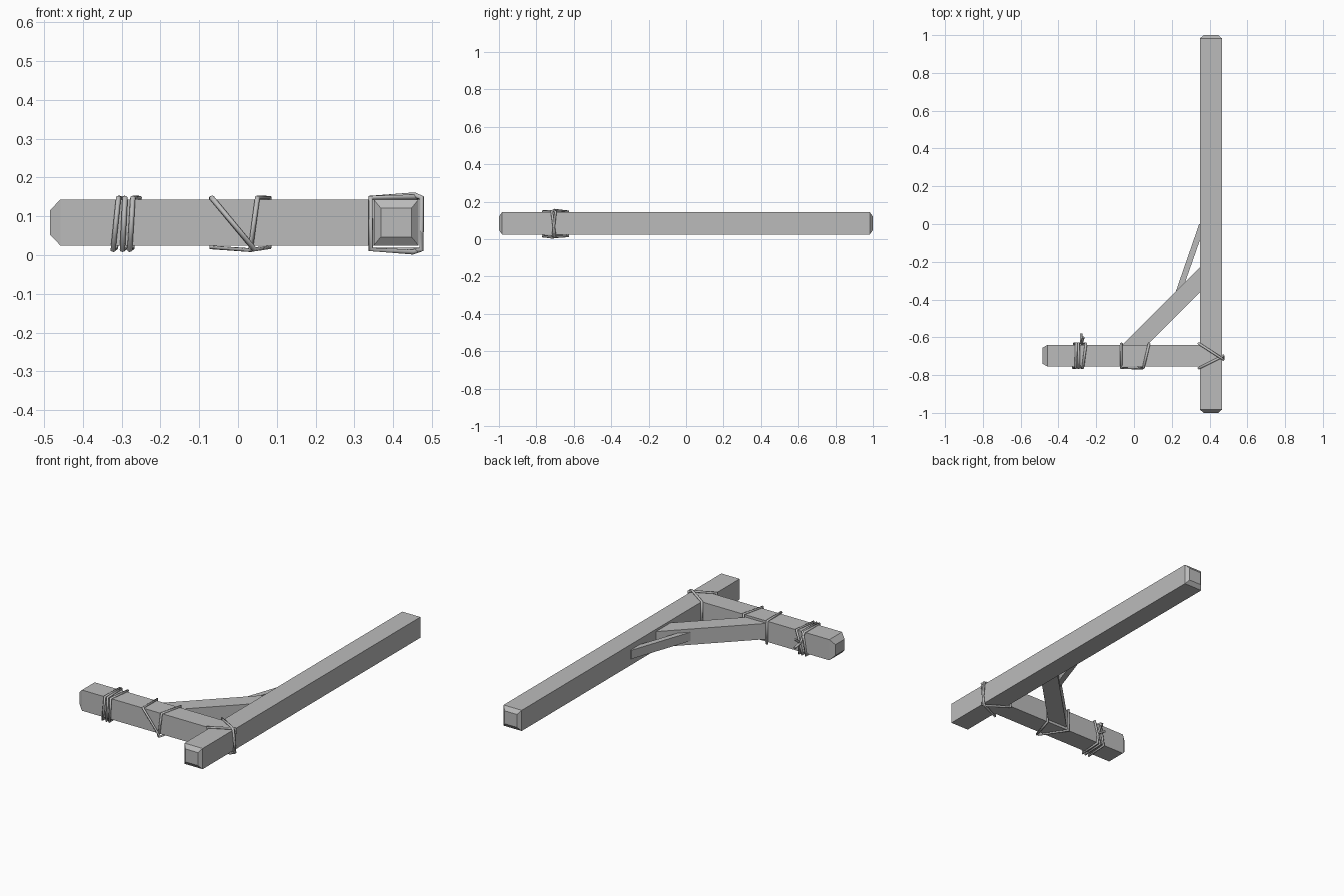
import bpy, bmesh

if "Cube" in bpy.data.objects:
    bpy.data.objects.remove(bpy.data.objects["Cube"])

grey = bpy.data.materials.new("plain grey")
grey.diffuse_color = (0.5, 0.5, 0.5, 1)
grey.use_nodes = True
grey.node_tree.nodes["Principled BSDF"].inputs["Base Color"].default_value = grey.diffuse_color


def loft(name, rings):
    """Skin a list of equal-length point rings and cap both ends."""
    bm = bmesh.new()
    loops = [[bm.verts.new(p) for p in r] for r in rings]
    n = len(loops[0])
    for a, b in zip(loops, loops[1:]):
        for i in range(n):
            j = (i + 1) % n
            bm.faces.new((a[i], a[j], b[j], b[i]))
    bm.faces.new(loops[0])
    bm.faces.new(loops[-1])
    bmesh.ops.recalc_face_normals(bm, faces=bm.faces)
    me = bpy.data.meshes.new(name)
    bm.to_mesh(me)
    bm.free()
    me.materials.append(grey)
    ob = bpy.data.objects.new(name, me)
    bpy.context.collection.objects.link(ob)
    return ob


def rect(lo, hi, a, b):
    """Rectangle with sideways inset a and vertical inset b."""
    return [(lo + a, Z0 + b), (hi - a, Z0 + b), (hi - a, Z1 - b), (lo + a, Z1 - b)]


def slab(name, outline, z0, z1):
    return loft(name, [[(x, y, z) for x, y in outline] for z in (z0, z1)])


def rope(name, points, closed):
    cu = bpy.data.curves.new(name, 'CURVE')
    cu.dimensions = '3D'
    cu.bevel_depth = 0.0068
    cu.bevel_resolution = 2
    cu.use_fill_caps = True
    sp = cu.splines.new('POLY')
    sp.points.add(len(points) - 1)
    for p, co in zip(sp.points, points):
        p.co = (*co, 1)
    sp.use_cyclic_u = closed
    sp.use_smooth = True
    cu.materials.append(grey)
    ob = bpy.data.objects.new(name, cu)
    bpy.context.collection.objects.link(ob)


Z0, Z1 = 0.025, 0.143

# long post with chamfered ends
loft("post", [[(u, y, z) for u, z in rect(0.35, 0.465, a, b)]
              for y, a, b in ((-1, 0.018, 0.022), (-0.983, 0, 0),
                              (0.983, 0, 0), (1, 0.018, 0.022))])

# cross arm, chamfered at its free end
loft("cross_arm", [[(x, u, z) for u, z in rect(-0.755, -0.64, a, b)]
                   for x, a, b in ((-0.485, 0.016, 0.028), (-0.458, 0, 0), (0.36, 0, 0))])

# diagonal brace and its side twig
slab("brace", [(-0.082, -0.66), (0.36, -0.218), (0.36, -0.35), (0.05, -0.66)], 0.04, 0.13)
slab("twig", [(0.217, -0.37), (0.345, 0.0), (0.356, 0.0), (0.356, -0.065),
              (0.27, -0.31), (0.25, -0.37)], 0.062, 0.112)

# rope binding around post and cross arm
T, B = 0.148, 0.015
rope("post_binding", [(0.342, -0.632, T), (0.455, -0.705, 0.155), (0.473, -0.718, T),
                      (0.473, -0.70, B), (0.45, -0.71, 0.008), (0.342, -0.764, B),
                      (0.342, -0.764, T), (0.455, -0.708, 0.15), (0.473, -0.697, T),
                      (0.473, -0.712, B), (0.45, -0.70, 0.012), (0.342, -0.632, B)], True)

# rope binding where the brace meets the cross arm
F, K = -0.762, -0.633
rope("brace_binding", [(-0.068, K, T), (-0.068, F, T), (0.042, F - 0.004, B),
                       (0.08, K, 0.02), (0.08, K, T), (0.05, F, T),
                       (0.032, F, 0.013), (-0.068, K, 0.02)], True)

# rope coil with a loose tail near the free end
coil = [(-0.28, -0.58, 0.07), (-0.28, K, 0.08)]
for top_back, top, low in ((-0.306, -0.308, -0.322), (-0.294, -0.291, -0.298),
                           (-0.254, -0.271, -0.279)):
    coil += [(top_back, K, T), (top, F, T), (low, F, 0.013), (low + 0.006, K, 0.018)]
coil += [(-0.278, K, 0.08), (-0.268, -0.60, 0.11)]
rope("arm_coil", coil, False)
